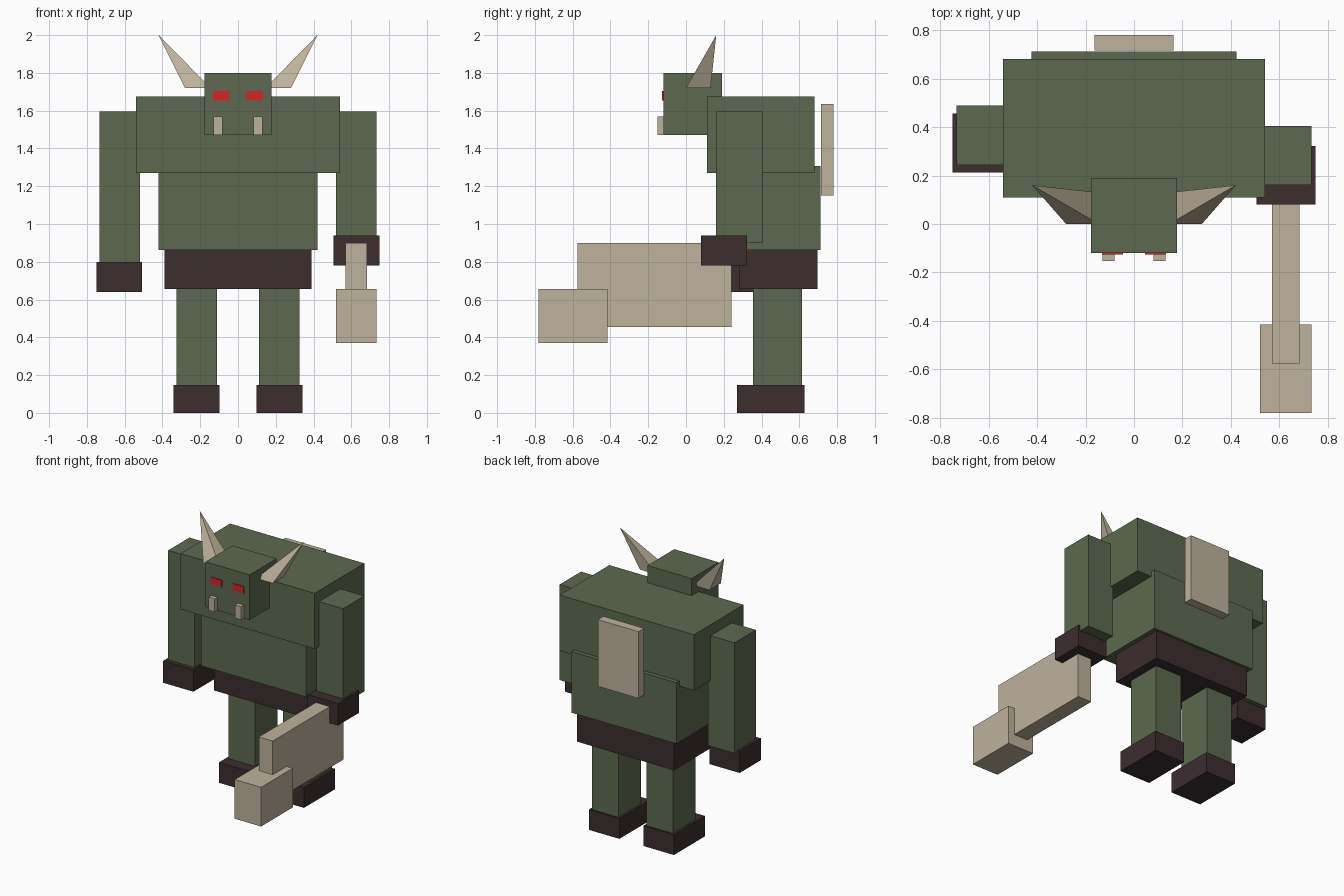
import bpy, bmesh

if "Cube" in bpy.data.objects:
    bpy.data.objects.remove(bpy.data.objects["Cube"])


def material(name, rgb):
    m = bpy.data.materials.new(name)
    m.diffuse_color = (*rgb, 1)
    m.use_nodes = True
    m.node_tree.nodes["Principled BSDF"].inputs["Base Color"].default_value = m.diffuse_color
    return m


GREEN = material("green skin", (0.107, 0.141, 0.080))
BROWN = material("dark brown leather", (0.045, 0.026, 0.028))
BONE = material("bone", (0.515, 0.445, 0.332))
RED = material("red eye", (0.62, 0.022, 0.017))


def finish(name, bm, mat):
    bmesh.ops.recalc_face_normals(bm, faces=bm.faces)
    mesh = bpy.data.meshes.new(name)
    bm.to_mesh(mesh)
    bm.free()
    mesh.materials.append(mat)
    bpy.context.collection.objects.link(bpy.data.objects.new(name, mesh))


def box(name, x, y, z, mat):
    """Box from (min, max) ranges on each axis."""
    bm = bmesh.new()
    bmesh.ops.create_cube(bm, size=1)
    for v in bm.verts:
        v.co = [r[0] if c < 0 else r[1] for c, r in zip(v.co, (x, y, z))]
    finish(name, bm, mat)


def pair(name, x, y, z, mat):
    """The same box on both sides of x = 0."""
    box(name + "_right", x, y, z, mat)
    box(name + "_left", (-x[1], -x[0]), y, z, mat)


def horn(name, side):
    """Four-sided spike leaning out and back."""
    bm = bmesh.new()
    base = [bm.verts.new((side * x, y, 1.72))
            for x, y in ((0.145, 0), (0.28, 0), (0.28, 0.13), (0.145, 0.13))]
    tip = bm.verts.new((side * 0.42, 0.16, 2.0))
    bm.faces.new(base)
    for i in range(4):
        bm.faces.new((base[i], base[(i + 1) % 4], tip))
    finish(name, bm, BONE)


# Body
box("chest", (-0.54, 0.54), (0.11, 0.68), (1.27, 1.675), GREEN)
box("belly", (-0.422, 0.422), (0.18, 0.712), (0.863, 1.307), GREEN)
box("belt", (-0.39, 0.39), (0.28, 0.695), (0.655, 0.863), BROWN)
box("back_plate", (-0.163, 0.163), (0.715, 0.78), (1.15, 1.635), BONE)

# Head
box("head", (-0.178, 0.178), (-0.12, 0.19), (1.472, 1.80), GREEN)
pair("eye", (0.046, 0.132), (-0.126, -0.119), (1.653, 1.703), RED)
pair("tusk", (0.081, 0.131), (-0.152, -0.115), (1.472, 1.568), BONE)
horn("horn_right", 1)
horn("horn_left", -1)

# Legs
pair("leg", (0.112, 0.325), (0.355, 0.615), (0.14, 0.66), GREEN)
pair("foot", (0.097, 0.342), (0.27, 0.627), (0, 0.148), BROWN)

# Arms, posed differently on each side
box("arm_right", (0.52, 0.733), (0.16, 0.405), (0.90, 1.595), GREEN)
box("hand_right", (0.505, 0.748), (0.08, 0.322), (0.78, 0.94), BROWN)
box("arm_left", (-0.733, -0.52), (0.243, 0.488), (0.79, 1.595), GREEN)
box("hand_left", (-0.75, -0.507), (0.212, 0.455), (0.64, 0.80), BROWN)

# Club
box("club_handle", (0.57, 0.682), (-0.575, 0.24), (0.455, 0.90), BONE)
box("club_head", (0.52, 0.732), (-0.78, -0.415), (0.37, 0.655), BONE)
